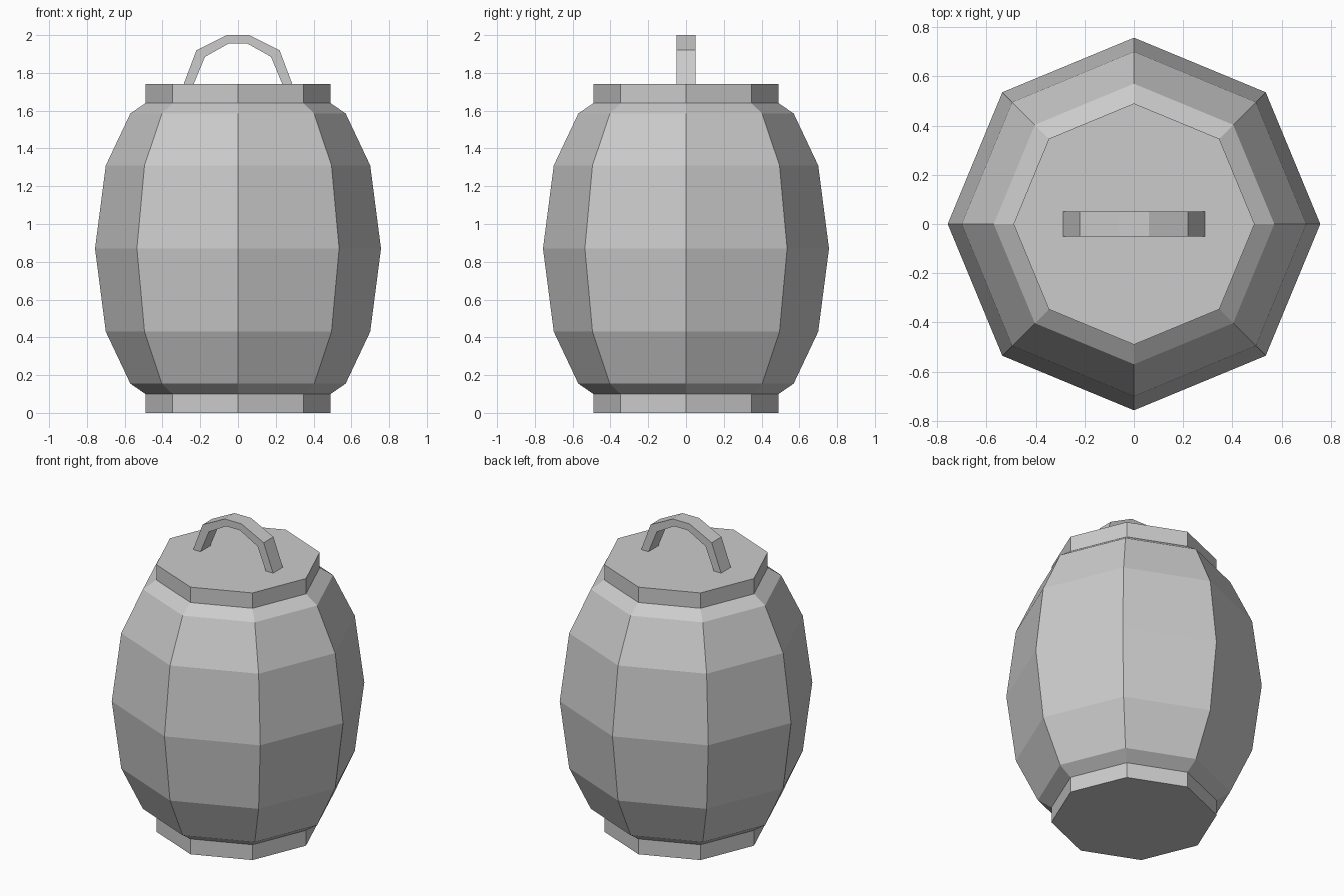
import bpy
import bmesh
from math import cos, sin, pi

cube = bpy.data.objects.get("Cube")
if cube:
    bpy.data.objects.remove(cube, do_unlink=True)

SIDES = 8

grey = bpy.data.materials.new("plain_grey")
grey.use_nodes = True
colour = (0.6, 0.6, 0.6, 1)
grey.diffuse_color = colour
grey.node_tree.nodes["Principled BSDF"].inputs["Base Color"].default_value = colour


def finish(name, bm):
    """Turn a bmesh into a flat-shaded object."""
    bmesh.ops.recalc_face_normals(bm, faces=bm.faces)
    mesh = bpy.data.meshes.new(name)
    bm.to_mesh(mesh)
    bm.free()
    mesh.materials.append(grey)
    obj = bpy.data.objects.new(name, mesh)
    bpy.context.collection.objects.link(obj)
    return obj


def bridge(bm, rings, closed=True):
    """Join successive vertex rings with quads and cap both ends."""
    for low, high in zip(rings, rings[1:]):
        n = len(low)
        for i in range(n):
            j = (i + 1) % n
            bm.faces.new((low[i], low[j], high[j], high[i]))
    bm.faces.new(rings[0])
    bm.faces.new(rings[-1])


# Octagonal barrel: foot, bulging body and lid rim in one profile (radius, z)
profile = [(0.49, 0), (0.49, 0.1), (0.57, 0.155), (0.7, 0.43), (0.757, 0.87),
           (0.7, 1.31), (0.57, 1.585), (0.49, 1.64), (0.49, 1.74)]
bm = bmesh.new()
rings = [[bm.verts.new((r * cos(2 * pi * i / SIDES), r * sin(2 * pi * i / SIDES), z))
          for i in range(SIDES)] for r, z in profile]
bridge(bm, rings)
finish("barrel_body", bm)

# Arched handle: right half of the (outer, inner) outline, mirrored
half = [((0.06, 2.0), (0.05, 1.955)),
        ((0.22, 1.92), (0.175, 1.885)),
        ((0.288, 1.74), (0.235, 1.74))]
arch = [[(-x, z) for x, z in pair] for pair in reversed(half)] + half
bm = bmesh.new()
rings = []
for (ox, oz), (ix, iz) in arch:
    section = [(ox, -0.05, oz), (ox, 0.05, oz), (ix, 0.05, iz), (ix, -0.05, iz)]
    rings.append([bm.verts.new(p) for p in section])
bridge(bm, rings)
finish("lid_handle", bm)
